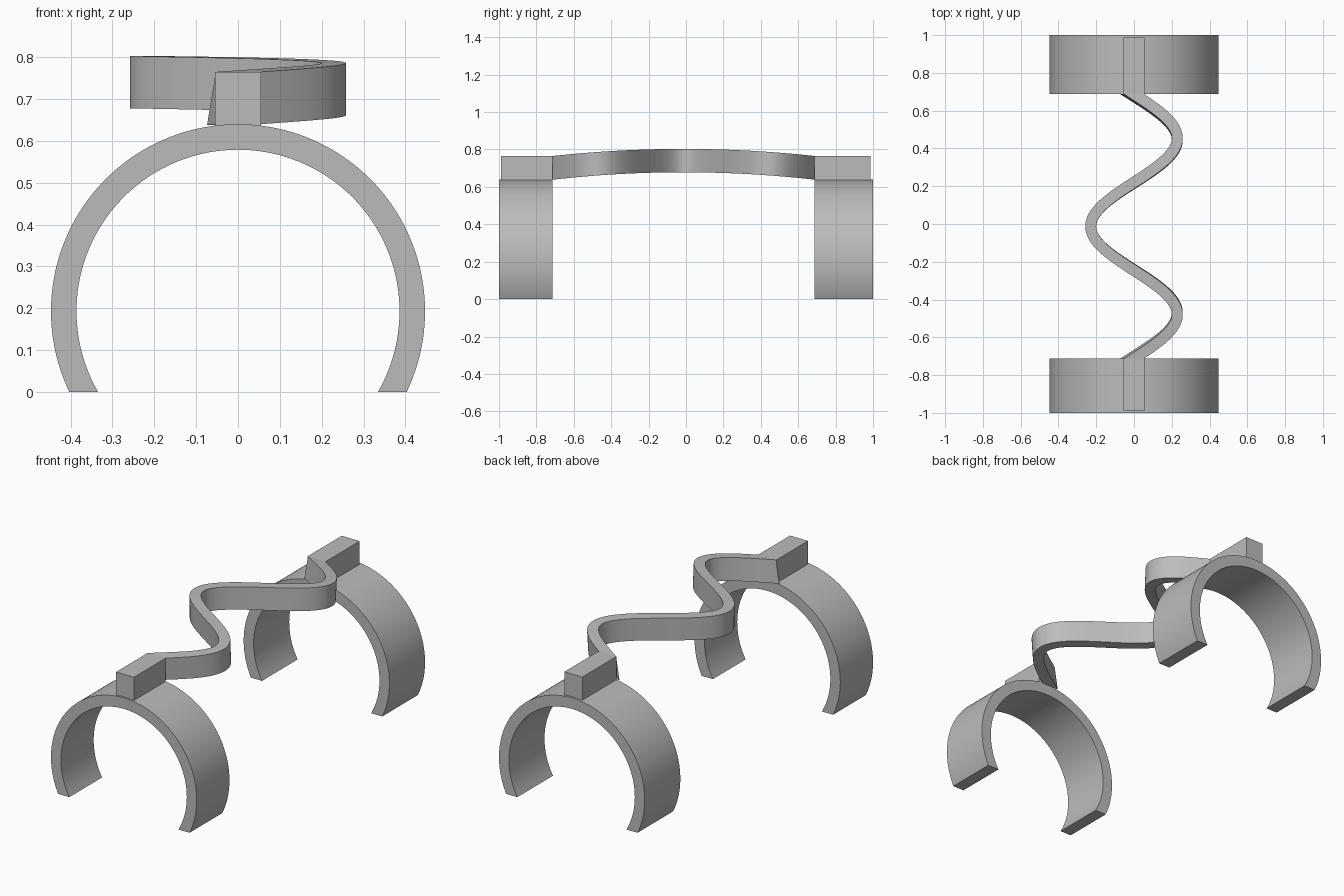
import bpy, bmesh, math
from mathutils import Vector

if "Cube" in bpy.data.objects:
    bpy.data.objects.remove(bpy.data.objects["Cube"], do_unlink=True)

grey = bpy.data.materials.new("plain grey")
grey.use_nodes = True
grey.diffuse_color = (0.5, 0.5, 0.5, 1)
grey.node_tree.nodes["Principled BSDF"].inputs["Base Color"].default_value = (0.5, 0.5, 0.5, 1)

OUTER, INNER, CENTRE_Z = 0.447, 0.386, 0.193   # clip ring
HALF_BLOCK, BLOCK_TOP, BLOCK_BASE = 0.055, 0.765, 0.64
FRONT, BACK = -0.713, 0.688                    # inner faces of the clips
MID, SPAN = (FRONT + BACK) / 2, BACK - FRONT


def finish(name, bm, smooth=True):
    bmesh.ops.recalc_face_normals(bm, faces=bm.faces)
    mesh = bpy.data.meshes.new(name)
    bm.to_mesh(mesh)
    bm.free()
    mesh.materials.append(grey)
    obj = bpy.data.objects.new(name, mesh)
    bpy.context.collection.objects.link(obj)
    if smooth:
        bpy.ops.object.select_all(action='DESELECT')
        obj.select_set(True)
        bpy.context.view_layer.objects.active = obj
        bpy.ops.object.shade_smooth_by_angle(angle=math.radians(30))
    return obj


def sweep(sections, closed_ends=True):
    """Skin a row of four-cornered cross-sections."""
    bm = bmesh.new()
    rings = [[bm.verts.new(p) for p in s] for s in sections]
    for a, b in zip(rings, rings[1:]):
        for i in range(4):
            j = (i + 1) % 4
            bm.faces.new((a[i], a[j], b[j], b[i]))
    if closed_ends:
        bm.faces.new(rings[0])
        bm.faces.new(rings[-1])
    return bm


def clip(name, y0, y1, steps=96):
    """Open ring cut flat at the floor."""
    def arc(radius):
        start = -math.asin(CENTRE_Z / radius)
        turn = math.pi - 2 * start
        angles = [start + turn * i / steps for i in range(steps + 1)]
        return [(radius * math.cos(a), CENTRE_Z + radius * math.sin(a)) for a in angles]
    sections = [[(ox, y0, oz), (ox, y1, oz), (ix, y1, iz), (ix, y0, iz)]
                for (ox, oz), (ix, iz) in zip(arc(OUTER), arc(INNER))]
    finish(name, sweep(sections))


def block(name, y0, y1):
    """Mount on top of a clip, sunk slightly into it."""
    low = BLOCK_BASE - 0.01
    sections = [[(-HALF_BLOCK, y, low), (HALF_BLOCK, y, low),
                 (HALF_BLOCK, y, BLOCK_TOP), (-HALF_BLOCK, y, BLOCK_TOP)] for y in (y0, y1)]
    finish(name, sweep(sections), smooth=False)


def wavy_strip(steps=160, amplitude=0.229, half=0.029, rise=0.038):
    """Three half-waves, arched in height and leaning with the arch."""
    height = BLOCK_TOP - BLOCK_BASE
    wave = 3 * math.pi / SPAN
    sections = []
    for i in range(steps + 1):
        y = FRONT - 0.06 + (SPAN + 0.12) * i / steps
        angle = wave * (y - FRONT)
        path = Vector((amplitude * math.sin(angle), y, 0))
        side = Vector((1, -amplitude * wave * math.cos(angle), 0)).normalized() * half
        top, base = [], []
        for p in (path - side, path + side):
            t = (p.y - MID) / (SPAN / 2)
            z = BLOCK_TOP + rise * (1 - t * t)
            lean = -4 * rise * t / SPAN * height
            top.append((p.x, p.y, z))
            base.append((p.x, p.y + lean, z - height))
        sections.append([top[0], top[1], base[1], base[0]])
    bm = sweep(sections, closed_ends=False)
    # trim both ends flush with the blocks
    for y, direction in ((FRONT, -1), (BACK, 1)):
        bmesh.ops.bisect_plane(bm, geom=bm.verts[:] + bm.edges[:] + bm.faces[:],
                               plane_co=(0, y, 0), plane_no=(0, direction, 0),
                               clear_outer=True)
    finish("wavy_strip", bm)


clip("front_clip", -1, FRONT)
clip("back_clip", BACK, 1)
block("front_block", -0.99, FRONT)
block("back_block", BACK, 0.987)
wavy_strip()
